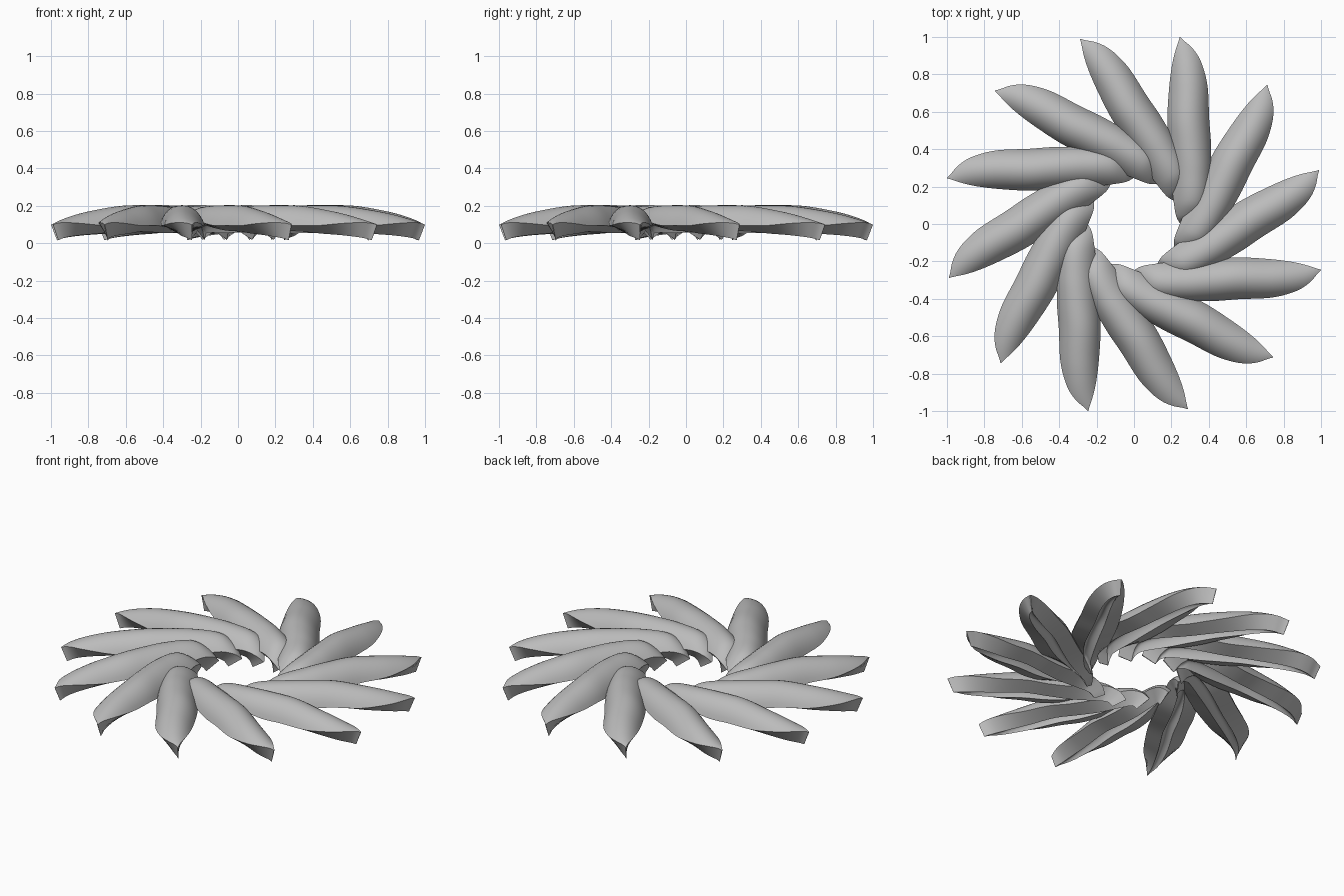
import bpy, bmesh, math

if "Cube" in bpy.data.objects:
    bpy.data.objects.remove(bpy.data.objects["Cube"])

# (x along blade, centreline y, half width, crest height, sideways tilt)
STATIONS = [
    (0.00, -0.250, 0.003, 0.068, 0.25),
    (0.04, -0.268, 0.042, 0.125, 0.25),
    (0.12, -0.288, 0.076, 0.178, 0.25),
    (0.28, -0.300, 0.107, 0.199, 0.15),
    (0.42, -0.298, 0.114, 0.203, 0.05),
    (0.56, -0.290, 0.112, 0.199, 0.00),
    (0.73, -0.291, 0.103, 0.174, 0.00),
    (0.83, -0.286, 0.086, 0.153, 0.00),
    (0.90, -0.278, 0.064, 0.134, 0.00),
    (0.95, -0.266, 0.037, 0.118, 0.00),
    (0.98, -0.253, 0.014, 0.107, 0.00),
    (1.00, -0.246, 0.002, 0.099, 0.00),
]
THICK, ARC_R, ARC_K, COUNT = 0.09, 0.12, 1.35, 12
NX, NY = 56, 14


def slope(i, k):
    a, b = STATIONS[max(i - 1, 0)], STATIONS[min(i + 1, len(STATIONS) - 1)]
    return (b[k] - a[k]) / (b[0] - a[0])


def sample(x, k):
    """Smooth (Hermite) interpolation of column k."""
    i = 0
    while i < len(STATIONS) - 2 and x > STATIONS[i + 1][0]:
        i += 1
    p, q = STATIONS[i], STATIONS[i + 1]
    h = q[0] - p[0]
    t = (x - p[0]) / h
    return ((2 * t**3 - 3 * t**2 + 1) * p[k] + (t**3 - 2 * t**2 + t) * h * slope(i, k)
            + (3 * t**2 - 2 * t**3) * q[k] + (t**3 - t**2) * h * slope(i + 1, k))


def blade_mesh():
    bm = bmesh.new()
    top, bottom = [], []
    for i in range(NX + 1):
        x = 0.5 - 0.5 * math.cos(math.pi * i / NX)
        yc, hw, crest, tilt = (sample(x, k) for k in (1, 2, 3, 4))
        amax = math.asin(max(hw, 0.002) / ARC_R)
        x0, x1 = max(x - 0.03, 0), min(x + 0.03, 1)
        bend = (sample(x1, 3) - sample(x0, 3)) / (x1 - x0)
        norm = math.hypot(1, bend)
        row_t, row_b = [], []
        for j in range(NY + 1):
            # arched cross-section
            a = amax * (2 * j / NY - 1)
            off = ARC_R * math.sin(a)
            z = crest - ARC_K * ARC_R * (1 - math.cos(a)) - tilt * off
            row_t.append(bm.verts.new((x, yc + off, z)))
            # underside is offset along the surface normal
            down = THICK * math.cos(a) / norm
            row_b.append(bm.verts.new((x + down * bend, yc + off - THICK * math.sin(a),
                                       max(z - down, 0))))
        top.append(row_t)
        bottom.append(row_b)
    for i in range(NX):
        for j in range(NY):
            bm.faces.new((top[i][j], top[i + 1][j], top[i + 1][j + 1], top[i][j + 1]))
            bm.faces.new((bottom[i][j], bottom[i][j + 1], bottom[i + 1][j + 1], bottom[i + 1][j]))
        # side walls
        for j in (0, NY):
            bm.faces.new((top[i][j], bottom[i][j], bottom[i + 1][j], top[i + 1][j]))
    for i in (0, NX):
        # end walls
        for j in range(NY):
            bm.faces.new((top[i][j], top[i][j + 1], bottom[i][j + 1], bottom[i][j]))
    bmesh.ops.recalc_face_normals(bm, faces=bm.faces[:])
    me = bpy.data.meshes.new("blade")
    bm.to_mesh(me)
    bm.free()
    return me


grey = bpy.data.materials.new("plain grey")
grey.diffuse_color = (0.5, 0.5, 0.5, 1)
grey.use_nodes = True
grey.node_tree.nodes["Principled BSDF"].inputs["Base Color"].default_value = grey.diffuse_color

# ring of overlapping blades
mesh = blade_mesh()
mesh.materials.append(grey)
for n in range(COUNT):
    ob = bpy.data.objects.new("blade_%02d" % (n + 1), mesh)
    ob.rotation_euler.z = n * 2 * math.pi / COUNT
    bpy.context.collection.objects.link(ob)
    if n == 0:
        bpy.context.view_layer.objects.active = ob
        ob.select_set(True)
        bpy.ops.object.shade_smooth_by_angle(angle=math.radians(35))
        ob.select_set(False)
